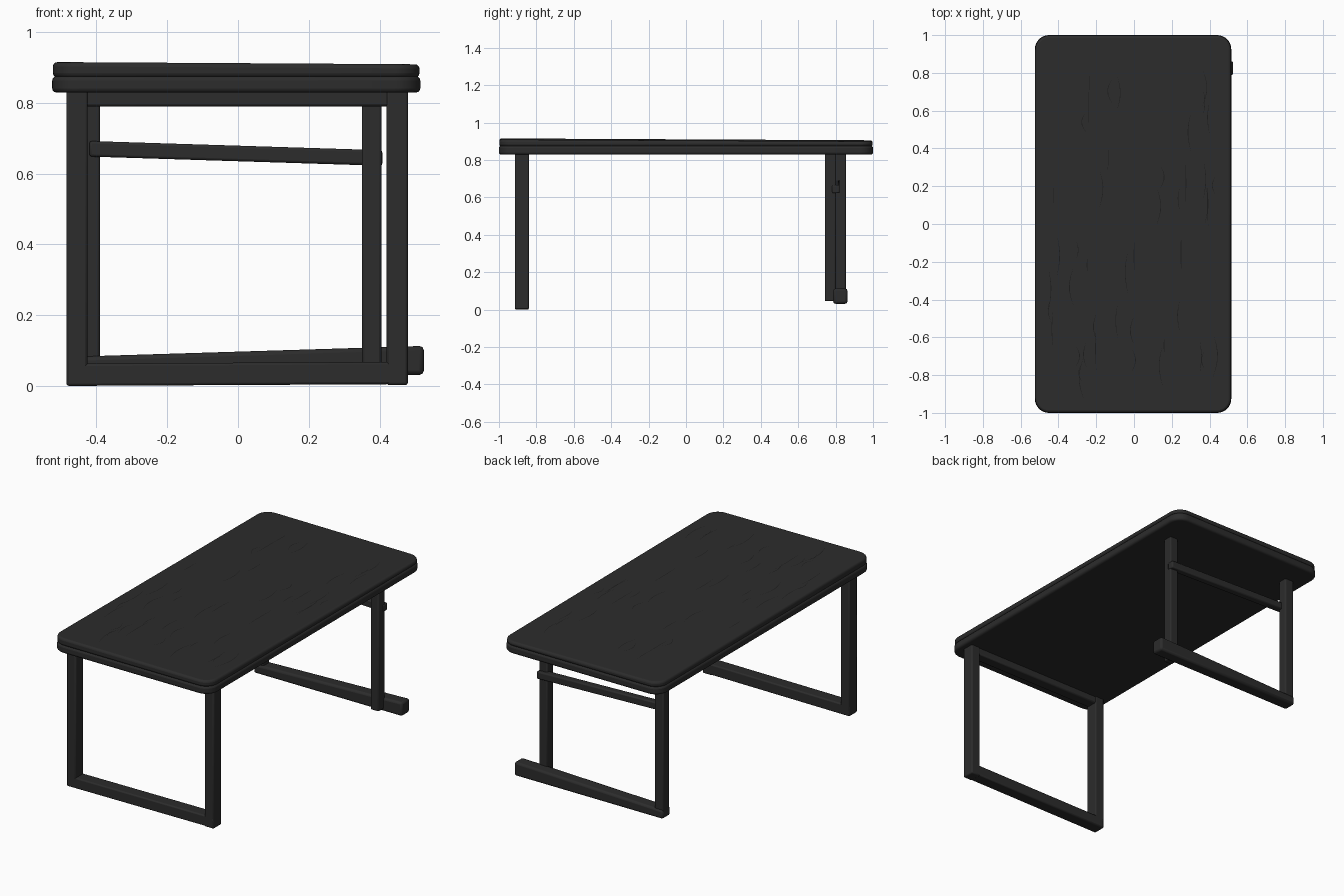
import bpy, bmesh, math, random
from mathutils import Vector

if "Cube" in bpy.data.objects:
    bpy.data.objects.remove(bpy.data.objects["Cube"])

random.seed(4)


def material(name, value):
    m = bpy.data.materials.new(name)
    m.diffuse_color = (value, value, value, 1)
    m.use_nodes = True
    m.node_tree.nodes["Principled BSDF"].inputs["Base Color"].default_value = m.diffuse_color
    return m


BLACK = material("black stained wood", 0.025)
GRAIN = material("dark grain", 0.012)


def finish(name, bm, mat, bevel=0.0, segments=2):
    bmesh.ops.recalc_face_normals(bm, faces=bm.faces)
    mesh = bpy.data.meshes.new(name)
    bm.to_mesh(mesh)
    bm.free()
    mesh.materials.append(mat)
    ob = bpy.data.objects.new(name, mesh)
    bpy.context.collection.objects.link(ob)
    if bevel:
        mod = ob.modifiers.new("soft edges", "BEVEL")
        mod.width, mod.segments = bevel, segments
        mod.limit_method, mod.angle_limit = "ANGLE", math.radians(50)
        bpy.ops.object.select_all(action="DESELECT")
        ob.select_set(True)
        bpy.context.view_layer.objects.active = ob
        bpy.ops.object.shade_smooth_by_angle(angle=math.radians(35))
    return ob


def bar(name, x, y, z_left, z_right, bevel=0.007):
    """Box over x and y ranges whose z range may differ at each end."""
    bm = bmesh.new()
    ends = []
    for px, (lo, hi) in ((x[0], z_left), (x[1], z_right)):
        ends.append([bm.verts.new((px, py, pz)) for py, pz in
                     ((y[0], lo), (y[1], lo), (y[1], hi), (y[0], hi))])
    a, b = ends
    bm.faces.new(a)
    bm.faces.new(b)
    for i in range(4):
        j = (i + 1) % 4
        bm.faces.new((a[i], a[j], b[j], b[i]))
    return finish(name, bm, BLACK, bevel)


def top_height(x, y):
    return 0.907 - 0.005 * y - 0.006 * x


def slab(name, inset, bottom, top, bevel):
    """Rounded rectangular board; bottom and top are height functions."""
    x0, x1, y1, r = -0.525 + inset, 0.515 - inset, 1 - inset, 0.075
    outline = []
    for cx, cy, start in ((x1 - r, y1 - r, 0), (x0 + r, y1 - r, 90),
                          (x0 + r, -y1 + r, 180), (x1 - r, -y1 + r, 270)):
        for k in range(9):
            a = math.radians(start + k * 90 / 8)
            outline.append((cx + r * math.cos(a), cy + r * math.sin(a)))
    bm = bmesh.new()
    low = [bm.verts.new((x, y, bottom(x, y))) for x, y in outline]
    high = [bm.verts.new((x, y, top(x, y))) for x, y in outline]
    bm.faces.new(low)
    bm.faces.new(high)
    n = len(outline)
    for i in range(n):
        j = (i + 1) % n
        bm.faces.new((low[i], low[j], high[j], high[i]))
    finish(name, bm, BLACK, bevel, 3)


# Tabletop: two rounded layers with a fine seam between them
slab("tabletop_lower", 0.0, lambda x, y: 0.829, lambda x, y: 0.875, 0.012)
slab("tabletop_upper", 0.002, lambda x, y: 0.872, top_height, 0.012)

# Fine wavy grain lines lying along the top
bm = bmesh.new()
for _ in range(45):
    x, y = random.uniform(-0.47, 0.46), random.uniform(-0.93, 0.7)
    length, drift = random.uniform(0.08, 0.22), random.uniform(-0.025, 0.025)
    previous = None
    for k in range(6):
        t = k / 5
        px, py = x + drift * math.sin(t * 3), y + t * length
        w = 0.0003 + 0.0017 * math.sin(math.pi * t)
        pair = [bm.verts.new((px + s * w, py, top_height(px, py) + 0.001))
                for s in (-1, 1)]
        if previous:
            bm.faces.new((previous[0], previous[1], pair[1], pair[0]))
        previous = pair
finish("grain_lines", bm, GRAIN)

# Front frame: closed rectangle of legs and rails
FY = (-0.915, -0.84)
for name, x in (("front_left_leg", (-0.485, -0.425)),
                ("front_right_leg", (0.42, 0.48))):
    bar(name, x, FY, (0.002, 0.84), (0.002, 0.84))
bar("front_foot_rail", (-0.485, 0.48), FY, (0.0, 0.063), (0.005, 0.068))
bar("front_top_rail", (-0.48, 0.475), (-0.91, -0.845), (0.79, 0.84), (0.79, 0.84))

# Back frame: offset legs, tapering foot rail that overhangs on the right
bar("back_left_leg", (-0.45, -0.39), (0.798, 0.855), (0.035, 0.84), (0.035, 0.84))
bar("back_right_leg", (0.35, 0.405), (0.742, 0.802), (0.045, 0.84), (0.045, 0.84))
bar("back_foot_rail", (-0.45, 0.525), (0.787, 0.863), (0.031, 0.083), (0.031, 0.113), 0.012)
bar("back_crossbar", (-0.42, 0.408), (0.78, 0.822), (0.648, 0.692), (0.622, 0.666))
